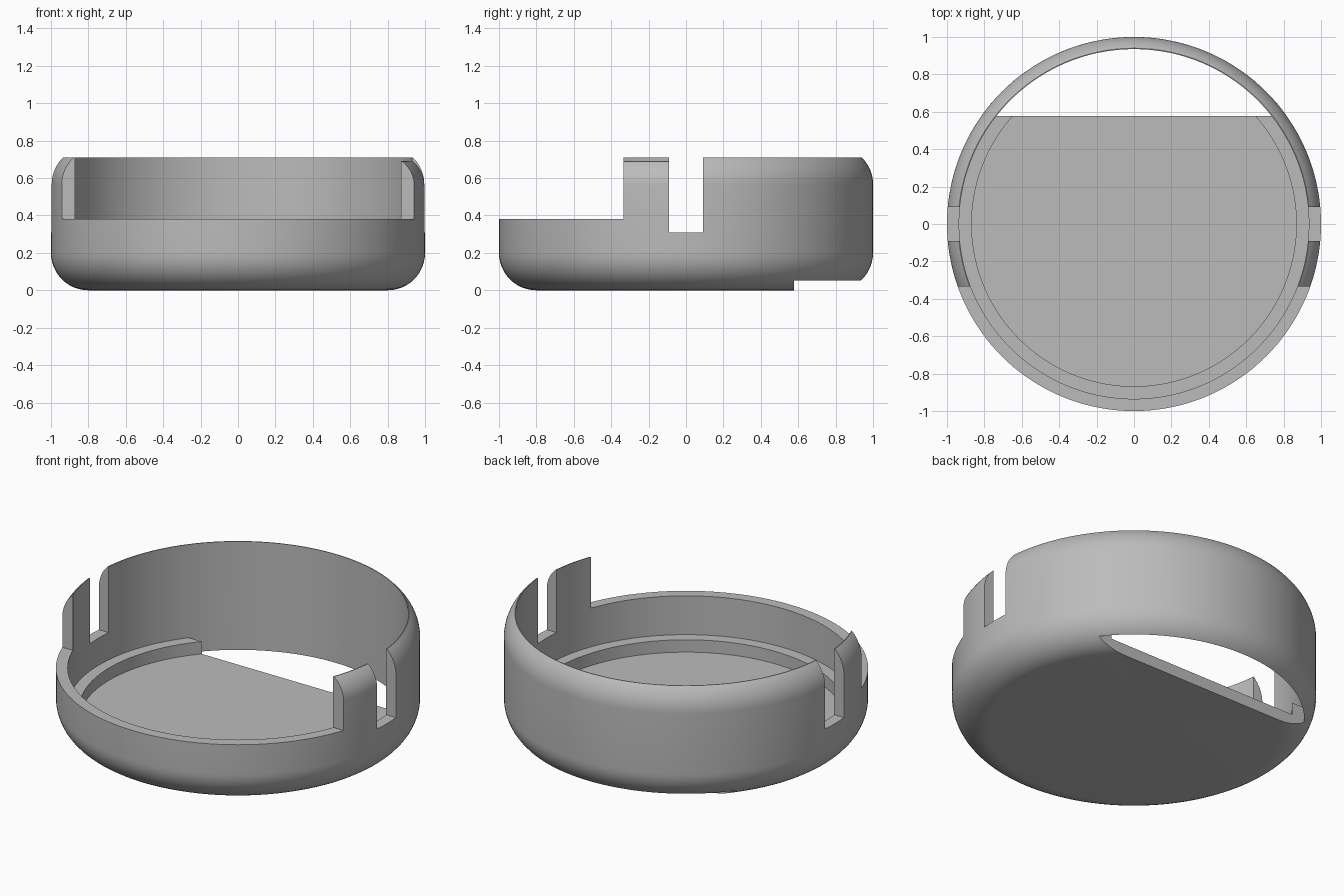
import bpy, bmesh
from math import sin, cos, pi, radians
from mathutils import Vector

SEGMENTS = 144
INNER_R = 0.935      # inside of the wall
FILLET = 0.2         # rounding of the outer edges
TOP, FRONT_TOP, SLOT_FLOOR = 0.71, 0.38, 0.31
FLOOR, LEDGE, LEDGE_R = 0.07, 0.145, 0.868
BACK_CUT = 0.578     # floor opening starts here
TAB_FRONT, SLOT_HALF = -0.335, 0.09

cube = bpy.data.objects.get("Cube")
if cube:
    bpy.data.objects.remove(cube, do_unlink=True)

grey = bpy.data.materials.new("plain grey")
grey.use_nodes = True
colour = (0.5, 0.5, 0.5, 1)
grey.diffuse_color = colour
grey.node_tree.nodes["Principled BSDF"].inputs["Base Color"].default_value = colour


def add_object(name, bm):
    bmesh.ops.recalc_face_normals(bm, faces=bm.faces)
    mesh = bpy.data.meshes.new(name)
    bm.to_mesh(mesh)
    bm.free()
    mesh.materials.append(grey)
    obj = bpy.data.objects.new(name, mesh)
    bpy.context.collection.objects.link(obj)
    return obj


def lathe(profile):
    """Revolve (radius, height) points about z."""
    bm = bmesh.new()
    verts = [bm.verts.new((r, 0, z)) for r, z in profile]
    edges = [bm.edges.new(pair) for pair in zip(verts, verts[1:])]
    bmesh.ops.spin(bm, geom=verts + edges, cent=(0, 0, 0), axis=(0, 0, 1),
                   angle=2 * pi, steps=SEGMENTS, use_duplicate=False)
    bmesh.ops.remove_doubles(bm, verts=bm.verts, dist=1e-5)
    return bm


def box(name, low, high):
    bm = bmesh.new()
    bmesh.ops.create_cube(bm, size=1)
    low, high = Vector(low), Vector(high)
    for v in bm.verts:
        v.co = (low + high) / 2 + v.co * (high - low)
    return add_object(name, bm)


def arc(height, start, end, steps=12):
    """Points of an outer edge rounding, angles in degrees."""
    angles = [radians(start + (end - start) * i / steps) for i in range(steps + 1)]
    return [(1 - FILLET + FILLET * cos(a), height + FILLET * sin(a)) for a in angles]


# Rounded shell with a stepped floor
profile = [(0, 0)] + arc(FILLET, -90, 0) + arc(0.567, 0, 45.6)
profile += [(INNER_R, TOP), (INNER_R, LEDGE), (LEDGE_R, LEDGE), (LEDGE_R, FLOOR), (0, FLOOR)]
shell = add_object("round_shell", lathe(profile))

# Opening in the floor behind a straight edge
bm = lathe([(0, -0.1), (INNER_R, -0.1), (INNER_R, 0.25), (0, 0.25)])
cut = bmesh.ops.bisect_plane(bm, geom=bm.verts[:] + bm.edges[:] + bm.faces[:],
                             plane_co=(0, BACK_CUT, 0), plane_no=(0, 1, 0), clear_inner=True)
bmesh.ops.contextual_create(
    bm, geom=[e for e in cut["geom_cut"] if isinstance(e, bmesh.types.BMEdge)])
cutters = [add_object("floor_opening_cutter", bm)]

# Lowered front wall and the two side slots
cutters.append(box("front_cutter", (-2, -2, FRONT_TOP), (2, TAB_FRONT, 1)))
cutters.append(box("side_slot_cutter", (-2, -SLOT_HALF, SLOT_FLOOR), (2, SLOT_HALF, 1)))

for cutter in cutters:
    mod = shell.modifiers.new(cutter.name, "BOOLEAN")
    mod.operation = "DIFFERENCE"
    mod.solver = "EXACT"
    mod.object = cutter

# Apply the cuts, then remove the cutters
bpy.context.view_layer.update()
graph = bpy.context.evaluated_depsgraph_get()
result = bpy.data.meshes.new_from_object(shell.evaluated_get(graph))
shell.modifiers.clear()
shell.data = result
for cutter in cutters:
    bpy.data.objects.remove(cutter, do_unlink=True)

# The left tab is slightly lower than the right one
for v in result.vertices:
    if v.co.x > 0 and TAB_FRONT - 0.01 < v.co.y < 0.01 - SLOT_HALF and v.co.z > 0.5:
        v.co.z -= 0.02 * (v.co.z - 0.5) / (TOP - 0.5)

bpy.ops.object.select_all(action="DESELECT")
shell.select_set(True)
bpy.context.view_layer.objects.active = shell
bpy.ops.object.shade_smooth_by_angle(angle=radians(30))
